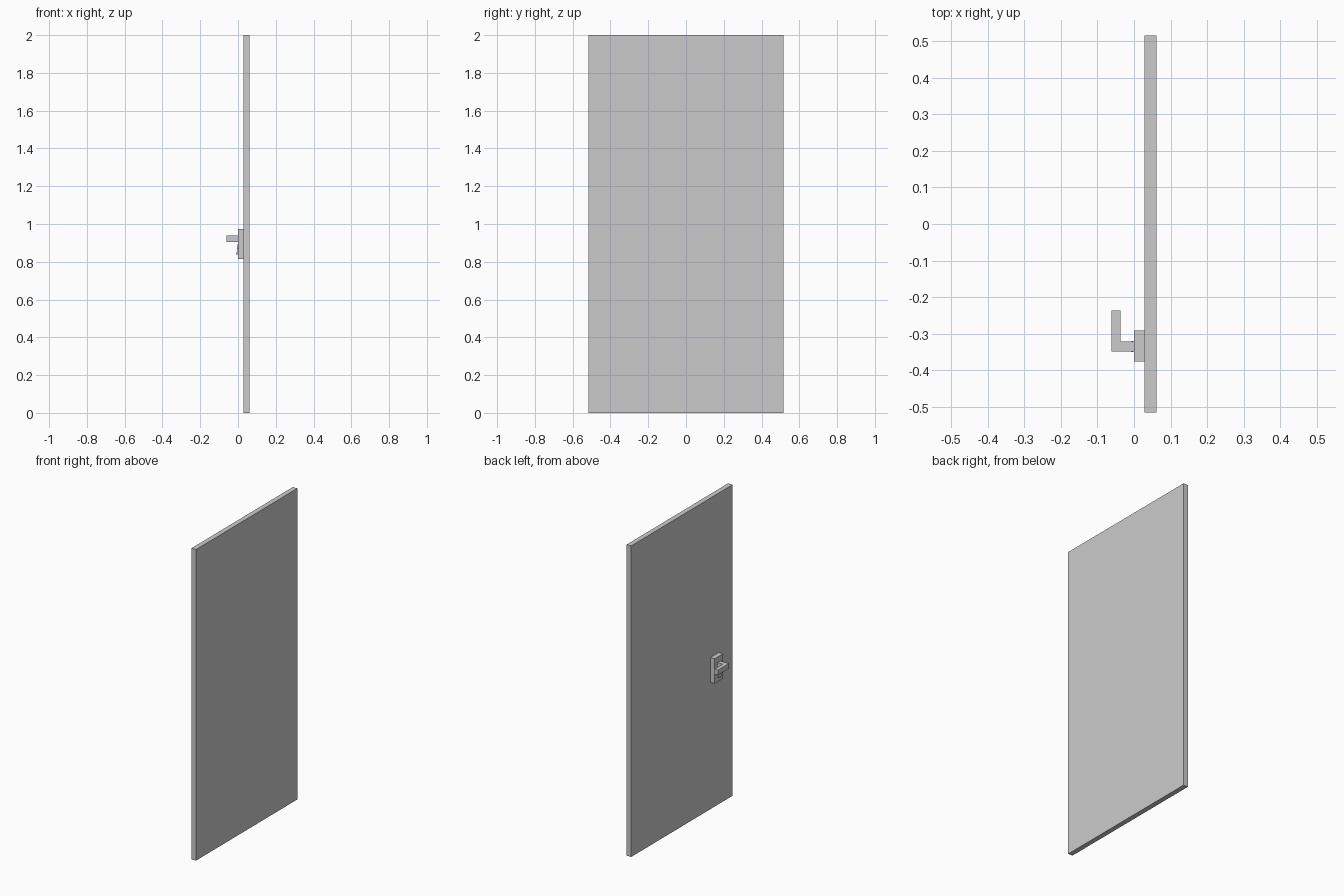
import bpy, bmesh
from math import sin, cos, pi
from mathutils import Matrix, Vector

if "Cube" in bpy.data.objects:
    bpy.data.objects.remove(bpy.data.objects["Cube"])


def prism(name, base, offset):
    """Extrude a planar outline by an offset vector."""
    bm = bmesh.new()
    face = bm.faces.new([bm.verts.new(p) for p in base])
    ext = bmesh.ops.extrude_face_region(bm, geom=[face], use_keep_orig=True)
    moved = [g for g in ext["geom"] if isinstance(g, bmesh.types.BMVert)]
    bmesh.ops.translate(bm, verts=moved, vec=offset)
    bmesh.ops.recalc_face_normals(bm, faces=bm.faces)
    mesh = bpy.data.meshes.new(name)
    bm.to_mesh(mesh)
    bm.free()
    obj = bpy.data.objects.new(name, mesh)
    bpy.context.collection.objects.link(obj)
    return obj


def box(name, x0, x1, y0, y1, z0, z1):
    base = [(x0, y0, z0), (x1, y0, z0), (x1, y1, z0), (x0, y1, z0)]
    return prism(name, base, (0, 0, z1 - z0))


# Door panel and handle back plate
box("door_panel", 0.029, 0.061, -0.515, 0.515, 0, 2)
box("handle_plate", 0, 0.029, -0.376, -0.291, 0.814, 0.974)

# L-shaped lever handle
lever = [(0, -0.348), (0, -0.321), (-0.037, -0.321), (-0.037, -0.237),
         (-0.061, -0.237), (-0.061, -0.348)]
prism("lever_handle", [(x, y, 0.906) for x, y in lever], (0, 0, 0.032))

# Teardrop keyhole cover hanging slightly away from the plate
yc, z_top, z_round, r = -0.335, 0.893, 0.850, 0.015
outline = [(yc + 0.006, z_top), (yc - 0.006, z_top)]
outline += [(yc + r * cos(a), z_round + r * sin(a))
            for a in (pi * 0.95 + pi * 1.1 * i / 10 for i in range(11))]
tilt = lambda z: -(z_top - z) * 0.09
prism("keyhole_cover", [(tilt(z) - 0.003, y, z) for y, z in outline], (0.004, 0, 0))
